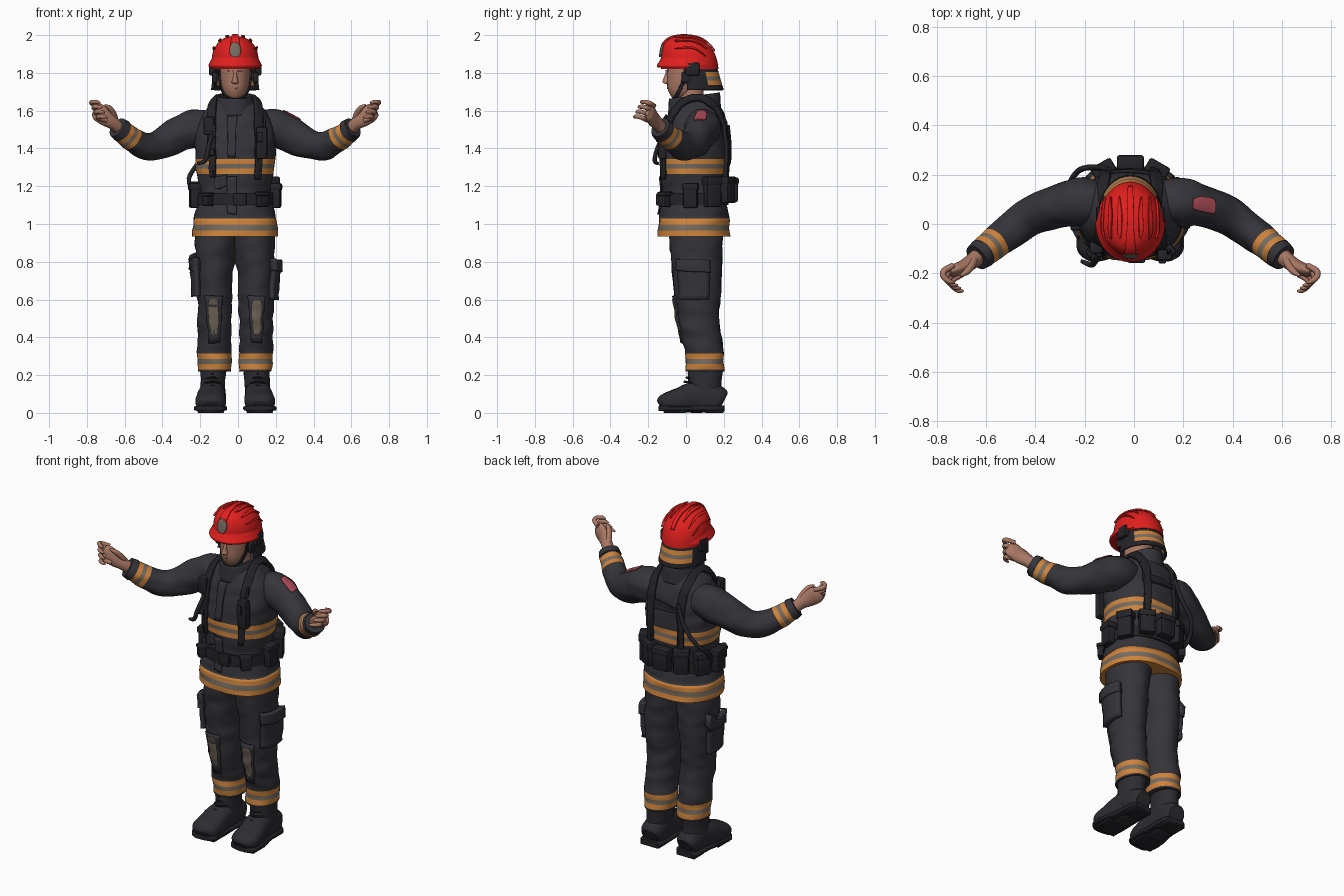
import bpy, bmesh, math
from mathutils import Vector, noise
from mathutils.bvhtree import BVHTree

if "Cube" in bpy.data.objects:
    bpy.data.objects.remove(bpy.data.objects["Cube"])

CX = -0.015  # body centre line
X, Y, Z = Vector((1, 0, 0)), Vector((0, 1, 0)), Vector((0, 0, 1))


def material(name, *rgb):
    m = bpy.data.materials.new(name)
    m.use_nodes = True
    m.diffuse_color = (*rgb, 1)
    m.node_tree.nodes["Principled BSDF"].inputs["Base Color"].default_value = (*rgb, 1)
    return m


CLOTH = material("charcoal cloth", .034, .034, .042)
GEAR = material("black gear", .018, .018, .022)
LEATHER = material("boot leather", .026, .026, .031)
RED = material("helmet red", .75, .014, .013)
ORANGE = material("safety orange", .62, .23, .045)
GREY = material("reflective grey", .18, .15, .12)
TAN = material("knee tan", .16, .125, .095)
SKIN = material("skin", .40, .19, .13)
PINK = material("badge pink", .40, .07, .09)


def finish(name, verts, faces, mat, angle=40):
    me = bpy.data.meshes.new(name)
    me.from_pydata(verts, [], faces)
    me.materials.append(mat)
    me.polygons.foreach_set("use_smooth", [True] * len(me.polygons))
    me.set_sharp_from_angle(angle=math.radians(angle))
    ob = bpy.data.objects.new(name, me)
    bpy.context.scene.collection.objects.link(ob)
    return ob


def edit(ob, action):
    bm = bmesh.new()
    bm.from_mesh(ob.data)
    action(bm)
    bm.to_mesh(ob.data)
    bm.free()


def spline(rows, steps):
    """Smooth curve through rows of any length."""
    p = [Vector(r) for r in rows]
    p = [p[0]] + p + [p[-1]]
    out = []
    for a, b, c, d in zip(p, p[1:], p[2:], p[3:]):
        for k in range(steps):
            t = k / steps
            out.append(b + (c - a) * (t / 2) + (a * 2 - b * 5 + c * 4 - d) * (t * t / 2)
                       + (b * 3 - a - c * 3 + d) * (t ** 3 / 2))
    return out + [p[-1]]


def tube(name, rows, mat, flat=False, power=2, n=28, steps=4, ref=Z, wrinkle=0, cap=True):
    """Loft through rows of x, y, z, half width, half depth."""
    rings = spline(rows, steps)
    verts, faces = [], []
    for i, r in enumerate(rings):
        c = Vector(r[:3])
        u, v = X, Y
        if not flat:
            t = Vector(rings[min(i + 1, len(rings) - 1)][:3]) - Vector(rings[max(i - 1, 0)][:3])
            u = t.cross(ref).normalized()
            v = u.cross(t).normalized()
        for k in range(n):
            a = math.tau * k / n
            co, si = math.cos(a), math.sin(a)
            off = (u * math.copysign(abs(co) ** (2 / power), co) * r[3]
                   + v * math.copysign(abs(si) ** (2 / power), si) * r[4])
            p = c + off
            fold = noise.noise(Vector((p.x * 9, p.y * 9, p.z * 20))) * wrinkle
            verts.append(p + off.normalized() * fold)
    for i in range(len(rings) - 1):
        for k in range(n):
            a, b = i * n + k, i * n + (k + 1) % n
            faces.append((a, b, b + n, a + n))
    if cap:
        faces += [tuple(range(n)), tuple(range(len(verts) - n, len(verts)))]
    ob = finish(name, verts, faces, mat)
    edit(ob, lambda bm: bmesh.ops.recalc_face_normals(bm, faces=bm.faces))
    return ob


def stripes(ob, origin, axis, lo, hi, where=lambda c: True):
    """Cut an orange, grey, orange band around a part."""
    if len(ob.data.materials) == 1:
        ob.data.materials.append(ORANGE)
        ob.data.materials.append(GREY)
    cuts = [lo + (hi - lo) * f for f in (0, .35, .65, 1)]

    def action(bm):
        for d in cuts:
            bmesh.ops.bisect_plane(bm, geom=bm.verts[:] + bm.edges[:] + bm.faces[:],
                                   plane_co=origin + axis * d, plane_no=axis)
        for f in bm.faces:
            c = f.calc_center_median()
            d = (c - origin).dot(axis)
            if cuts[0] < d < cuts[3] and where(c):
                f.material_index = 2 if cuts[1] < d < cuts[2] else 1
    edit(ob, action)


def ribbon(name, rows, target, mat, across=X, thick=.012, n=8):
    """Lay a strip on a part; rows are x, y, z, width."""
    me = target.data
    tree = BVHTree.FromPolygons([v.co for v in me.vertices], [p.vertices[:] for p in me.polygons])
    verts, faces, normal = [], [], None
    for r in spline(rows, 6):
        for j in range(n + 1):
            loc, nor, *_ = tree.find_nearest(Vector(r[:3]) + across * r[3] * (j / n - .5))
            verts.append(loc + nor * .002)
            normal = normal or nor
    for a in range(len(verts) - n - 1):
        if a % (n + 1) < n:
            faces.append((a, a + 1, a + n + 2, a + n + 1))
    if (verts[1] - verts[0]).cross(verts[n + 1] - verts[0]).dot(normal) < 0:
        faces = [f[::-1] for f in faces]
    ob = finish(name, verts, faces, mat)
    mod = ob.modifiers.new("thickness", "SOLIDIFY")
    mod.thickness, mod.offset = thick, 1
    return ob


def box(name, loc, size, mat, turn=0, bevel=.01):
    bm = bmesh.new()
    bmesh.ops.create_cube(bm, size=1)
    bmesh.ops.scale(bm, vec=size, verts=bm.verts)
    bmesh.ops.bevel(bm, geom=bm.edges[:], offset=bevel, segments=2, profile=.5, affect="EDGES")
    verts, faces = [v.co.copy() for v in bm.verts], [[v.index for v in f.verts] for f in bm.faces]
    bm.free()
    ob = finish(name, verts, faces, mat)
    ob.location, ob.rotation_euler.z = loc, turn
    return ob


def side(rows, s):
    return [(CX + s * r[0], *r[1:]) for r in rows]


def stack(rows):
    """Rows of z, half width, y centre, half depth on the centre line."""
    return [(CX, cy, z, a, b) for z, a, cy, b in rows]


# Jacket, collar and front closure
jacket = tube("jacket", stack([
    (.935, .228, .042, .192), (1.03, .22, .042, .185), (1.12, .195, .042, .17),
    (1.2, .19, .042, .17), (1.3, .207, .042, .176), (1.42, .215, .045, .172), (1.52, .205, .05, .155),
    (1.59, .165, .05, .138), (1.64, .12, .05, .115), (1.67, .085, .05, .09)]),
    CLOTH, flat=True, power=2.3, n=48, steps=6, wrinkle=.008)
stripes(jacket, Vector(), Z, .93, 1.03)
stripes(jacket, Vector(), Z, 1.265, 1.345)
collar = tube("collar", stack([(1.59, .12, .045, .14), (1.64, .108, .045, .138), (1.68, .1, .045, .135)]),
              CLOTH, flat=True, cap=False)
for v in collar.data.vertices:
    v.co.z += (v.co.y - .045) * .12
collar.modifiers.new("thickness", "SOLIDIFY").thickness = .014
for z0, z1 in ((1.06, 1.25), (1.36, 1.6)):
    ribbon("front_flap", [(-.035, -.2, z0, .055), (-.035, -.16, z1, .055)], jacket, CLOTH, thick=.008)
ribbon("chest_pocket", [(-.12, -.2, 1.2, .1), (-.12, -.2, 1.26, .1)], jacket, CLOTH, thick=.008)

# Shoulder straps and chest equipment
for s in (-1, 1):
    ribbon("shoulder_strap", side([
        (.14, -.16, 1.24, .04), (.14, -.15, 1.42, .05), (.135, -.1, 1.56, .055), (.12, .03, 1.68, .055),
        (.115, .17, 1.62, .055), (.11, .25, 1.48, .05), (.12, .26, 1.22, .04)], s), jacket, GEAR, thick=.02)
ribbon("back_cross_strap", [(CX - .11, .25, 1.48, .035), (CX + .11, .25, 1.48, .035)],
       jacket, GEAR, across=Z, thick=.012)
box("radio", (.125, -.125, 1.43), (.06, .045, .17), GEAR)
tube("radio_antenna", [(.14, -.12, 1.5, .008, .008), (.14, -.105, 1.58, .006, .006)], GEAR, flat=True, n=10)
box("radio_clip", (.115, -.15, 1.46), (.03, .02, .05), GEAR, bevel=.005)
box("chest_lamp", (-.155, -.095, 1.52), (.055, .05, .1), GEAR)
box("strap_buckle", (-.15, -.135, 1.38), (.05, .025, .04), GEAR, bevel=.006)
tube("front_hose", [(-.14, -.12, 1.47, .012, .012), (-.16, -.155, 1.39, .012, .012),
                    (-.175, -.165, 1.335, .012, .012), (-.215, -.15, 1.32, .008, .008)], GEAR, n=10, ref=Y)
tube("back_hose", [(-.1, .22, 1.52, .012, .012), (-.15, .23, 1.4, .012, .012), (-.22, .22, 1.31, .012, .012),
                   (-.26, .16, 1.24, .012, .012), (-.24, .1, 1.17, .012, .012)], GEAR, n=10, ref=X)

# Belt with pouches all round
tube("belt", stack([(1.1, .207, .042, .184), (1.165, .205, .042, .182)]), GEAR, flat=True, power=2.3, n=48)
box("belt_buckle", (.01, -.145, 1.13), (.07, .025, .065), GEAR, bevel=.006)
for deg, wide, high, z in ((-5, .075, .13, 1.15), (28, .085, .16, 1.17), (60, .085, .14, 1.18), (90, .1, .13, 1.18),
                           (120, .085, .14, 1.18), (152, .085, .13, 1.16), (185, .09, .13, 1.15),
                           (-48, .06, .08, 1.13), (-132, .05, .07, 1.13)):
    a = math.radians(deg)
    for part, grow, dz, tall in (("belt_pouch", 0, 0, high), ("pouch_flap", .01, high * .36, high * .3)):
        box(part, (CX + .215 * math.cos(a), .042 + .205 * math.sin(a), z + dz),
            (.055 + grow, wide + grow, tall), GEAR, turn=a)

# Trousers, pockets, knee patches and boots
for s in (-1, 1):
    leg = tube("trouser_leg", side([
        (.1, .05, .98, .11, .14), (.104, .055, .86, .108, .138), (.112, .06, .72, .098, .128),
        (.111, .06, .6, .093, .12), (.11, .065, .5, .09, .11), (.11, .082, .4, .088, .105),
        (.11, .098, .31, .09, .102), (.108, .1, .22, .088, .1)], s),
        CLOTH, flat=True, n=40, steps=6, wrinkle=.009)
    stripes(leg, Vector(), Z, .23, .315)
    ribbon("cargo_pocket", side([(.26, .03, .6, .22), (.26, .03, .8, .22)], s), leg, CLOTH, Y, .026)
    ribbon("cargo_flap", side([(.26, .03, .745, .24), (.26, .03, .815, .24)], s), leg, CLOTH, Y, .036)
    ribbon("knee_pad", side([(.115, -.08, .36, .1), (.115, -.08, .62, .13)], s), leg, CLOTH, thick=.008)
    ribbon("knee_patch", side([(.115, -.08, .405, .03), (.115, -.08, .43, .06), (.115, -.08, .5, .068),
                               (.115, -.08, .57, .066), (.115, -.08, .6, .035)], s), leg, TAN, thick=.0095)
    tube("boot_shaft", side([(.12, .1, .06, .068, .095), (.117, .1, .15, .066, .09),
                             (.115, .103, .24, .07, .092)], s), LEATHER, flat=True, wrinkle=.005)
    foot = [(.117, .2, .065, .045, .045), (.118, .17, .075, .066, .07), (.12, .06, .085, .07, .085),
            (.128, -.03, .068, .08, .066), (.132, -.1, .058, .08, .05), (.134, -.132, .05, .06, .035),
            (.134, -.142, .045, .03, .018)]
    tube("boot_foot", side(foot, s), LEATHER, power=2.4, wrinkle=.004)
    tube("boot_sole", side([(x, y * 1.01, .024, a + .006, .014) for x, y, z, a, b in foot], s), GEAR, power=5)
    box("boot_heel", (CX + s * .119, .15, .012), (.12, .1, .024), GEAR, bevel=.005)
    box("boot_tread", (CX + s * .13, -.06, .012), (.14, .12, .024), GEAR, bevel=.005)
    for i in range(5):
        z = .115 + i * .022
        y = -.03 + i * .011
        tube("boot_lace", side([(.075, y + .04, z, .005, .005), (.12, y, z + .006, .006, .006),
                                (.16, y + .04, z, .005, .005)], s), GEAR, n=8)

# Sleeves and hands
for s in (-1, 1):
    sleeve = tube("sleeve", side([
        (.12, .08, 1.51, .085, .085), (.21, .088, 1.505, .098, .1), (.3, .07, 1.47, .085, .092),
        (.4, .03, 1.42, .078, .08), (.47, -.015, 1.412, .072, .072), (.54, -.07, 1.445, .066, .066),
        (.615, -.13, 1.505, .058, .058)], s), CLOTH, steps=6, n=32, wrinkle=.009)
    axis = Vector((s * .66, -.53, .53)).normalized()
    wrist = Vector((CX + s * .615, -.13, 1.505))
    stripes(sleeve, wrist, axis, -.105, -.03)
    a, b = wrist - axis * .022, wrist + axis * .012
    tube("cuff", [(*a, .062, .062), (*b, .056, .056)], CLOTH)
    tube("palm", side([(.6, -.115, 1.49, .034, .034), (.64, -.15, 1.53, .032, .034), (.68, -.175, 1.56, .028, .045),
                       (.72, -.19, 1.59, .024, .048), (.742, -.2, 1.605, .012, .035)], s), SKIN)
    for i in range(4):
        x, y, z = .738 - .012 * i, -.178 - .012 * i, 1.638 - .026 * i
        tube("finger", side([(x - .02, y + .01, z - .012, .012, .012), (x + .018, y - .012, z, .013, .013),
                             (x + .02, y - .036, z + .008, .012, .012), (x - .005, y - .056, z + .008, .01, .01),
                             (x - .025, y - .058, z + .004, .004, .004)], s), SKIN, n=10)
    tube("thumb", side([(.635, -.145, 1.55, .018, .018), (.645, -.17, 1.585, .016, .016),
                        (.665, -.195, 1.615, .013, .013), (.69, -.21, 1.63, .005, .005)], s), SKIN, n=10)
    if s > 0:
        ribbon("arm_badge", [(.25, .08, 1.63, .06), (.275, .08, 1.62, .08), (.315, .075, 1.57, .075),
                             (.33, .07, 1.55, .05)], sleeve, PINK, Y, .005)

# Head and face
tube("neck", stack([(1.6, .065, .03, .07), (1.74, .06, .025, .065)]), SKIN, flat=True)
head = tube("head", stack([(1.663, .025, -.045, .025), (1.685, .052, -.03, .055), (1.72, .069, -.013, .085),
                           (1.77, .078, 0, .1), (1.82, .08, .005, .106), (1.88, .08, .01, .105)]), SKIN, flat=True)
tube("nose", stack([(1.742, .012, -.1, .008), (1.75, .019, -.105, .02), (1.77, .012, -.1, .02),
                    (1.805, .009, -.092, .014)]), SKIN, flat=True, n=14)
ribbon("mouth", [(CX, -.12, 1.715, .03), (CX, -.12, 1.726, .04)], head, SKIN, thick=.005)
for s in (-1, 1):
    ribbon("brow", side([(.036, -.12, 1.806, .04), (.036, -.12, 1.816, .045)], s), head, SKIN, thick=.006)
ribbon("chin_strap", [(CX + x, y, z, .024) for x, y, z in (
    (-.1, .0, 1.82), (-.085, -.02, 1.74), (-.05, -.05, 1.68), (0, -.07, 1.66),
    (.05, -.05, 1.68), (.085, -.02, 1.74), (.1, 0, 1.82))], head, GEAR, Y, .009)

# Helmet shell, brim, ridges and front plate
helmet = tube("helmet_shell", stack([
    (1.82, .124, .02, .152), (1.87, .124, .016, .148), (1.92, .115, .008, .135), (1.96, .09, -.002, .11),
    (1.985, .055, -.008, .07), (1.995, .012, -.01, .02)]), RED, flat=True, n=40, steps=5)
tube("helmet_brim", stack([(1.828, .138, .005, .155), (1.84, .141, .002, .157), (1.855, .134, .005, .15),
                           (1.885, .12, .01, .138)]), RED, flat=True, n=40)
ribbon("helmet_crest", [(CX, -.13, 1.95, .05), (CX, -.06, 2.02, .04), (CX, .06, 2.02, .03),
                        (CX, .16, 1.92, .02)], helmet, RED, thick=.008)
for s in (-1, 1):
    for x, z in ((.045, 2), (.08, 1.97), (.11, 1.93)):
        ribbon("helmet_ridge", side([(x, -.06, z, .006), (x, -.03, z, .018), (x, .04, z, .02),
                                     (x, .11, z - .04, .005)], s), helmet, RED, thick=.009)
ribbon("helmet_plate", [(CX, -.16, z, w) for z, w in (
    (1.885, .035), (1.9, .066), (1.93, .076), (1.96, .066), (1.985, .03))], helmet, GREY, thick=.0095)

# Ear covers and neck guard
for s in (-1, 1):
    box("ear_cover", (CX + s * .122, .035, 1.82), (.035, .075, .07), GEAR, bevel=.012)
    box("ear_mount", (CX + s * .108, .0, 1.775), (.03, .05, .06), GEAR, bevel=.01)
guard = tube("neck_guard", stack([(1.71, .128, .045, .155), (1.76, .122, .04, .145), (1.83, .116, .03, .135)]),
             GEAR, flat=True, n=48, cap=False)
stripes(guard, Vector(), Z, 1.735, 1.805, where=lambda c: c.y > .11)
edit(guard, lambda bm: bmesh.ops.delete(
    bm, geom=[f for f in bm.faces if f.calc_center_median().y < .01], context="FACES"))
guard.modifiers.new("thickness", "SOLIDIFY").thickness = .012
